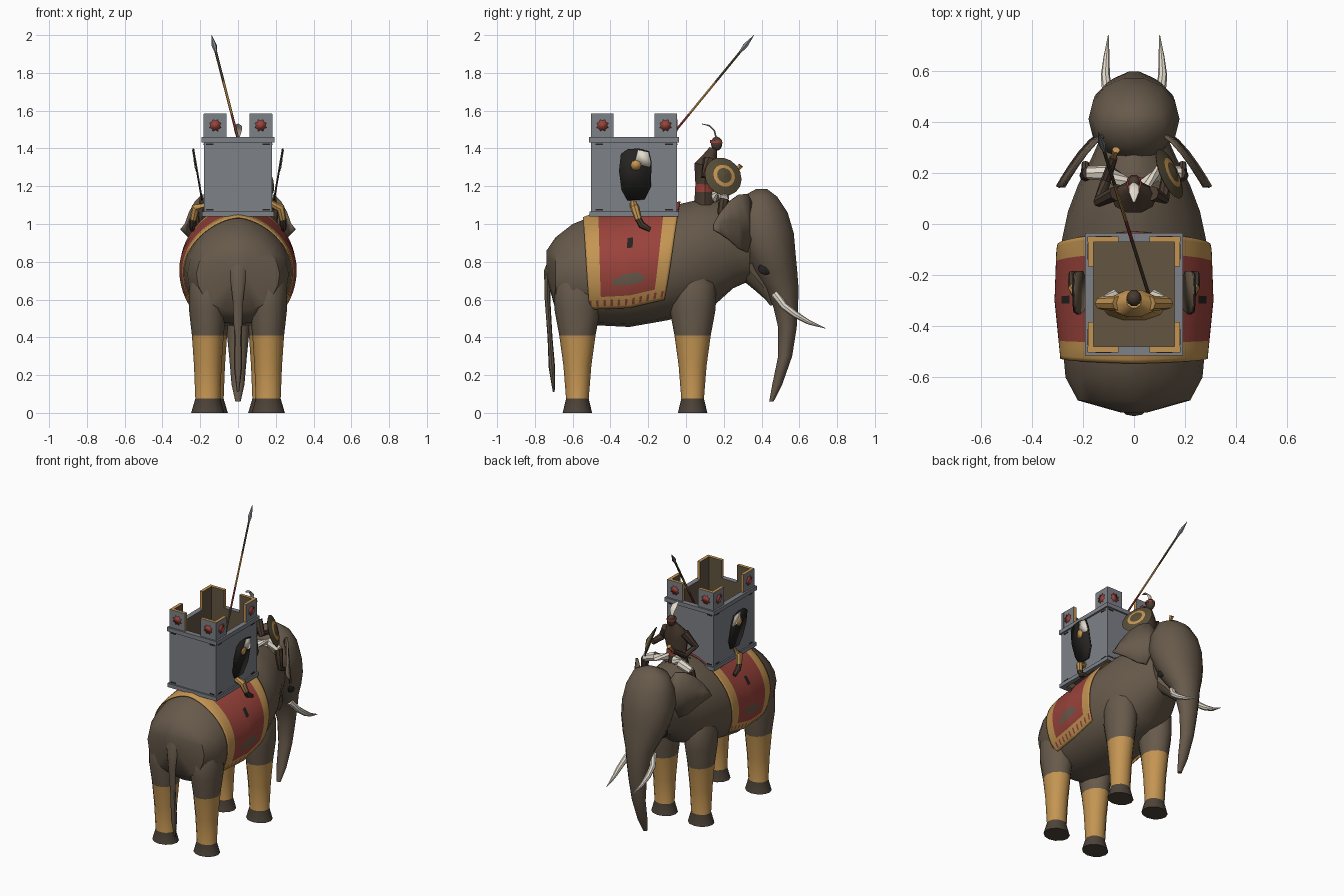
import bpy, bmesh
from math import sin, cos, pi, radians
from mathutils import Vector as V

cube = bpy.data.objects.get("Cube")
if cube:
    bpy.data.objects.remove(cube)

PALETTE = {"hide": (.136, .102, .07), "hoof": (.075, .057, .041), "gold": (.55, .3, .085),
           "red": (.32, .055, .043), "stone": (.206, .218, .243), "black": (.018, .017, .016),
           "ivory": (.76, .7, .6), "skin": (.068, .044, .03), "wood": (.125, .09, .055),
           "olive": (.095, .073, .039)}
MATS = {}
for key, rgb in PALETTE.items():
    m = bpy.data.materials.new(key)
    m.use_nodes = True
    m.diffuse_color = (*rgb, 1)
    b = m.node_tree.nodes["Principled BSDF"]
    b.inputs["Base Color"].default_value = (*rgb, 1)
    b.inputs["Roughness"].default_value = .8
    MATS[key] = m


def finish(name, bm, mats, thick=0):
    """Turn a bmesh into a shaded object."""
    bmesh.ops.recalc_face_normals(bm, faces=bm.faces)
    me = bpy.data.meshes.new(name)
    bm.to_mesh(me)
    bm.free()
    ob = bpy.data.objects.new(name, me)
    bpy.context.collection.objects.link(ob)
    for k in mats:
        me.materials.append(MATS[k])
    if thick:
        s = ob.modifiers.new("thickness", "SOLIDIFY")
        s.thickness, s.offset = thick, 0
    bpy.ops.object.select_all(action="DESELECT")
    ob.select_set(True)
    bpy.context.view_layer.objects.active = ob
    bpy.ops.object.shade_smooth_by_angle(angle=radians(38))


def bulge(c, upper):
    """Side reach of the body section: peaked above, full below."""
    return (1 if c > 0 else -1) * abs(c) ** (1.25 if upper else .85)


def loft(name, path, mats, n=10, axis=None, shape=None):
    """Skin elliptical rings (x, y, z, side radius, other radius); one colour per segment."""
    mats = [mats] if isinstance(mats, str) else mats
    used = list(dict.fromkeys(mats))
    bm = bmesh.new()
    rings, pts = [], [V(p[:3]) for p in path]
    for i, p in enumerate(path):
        t = V(axis) if axis else pts[min(i + 1, len(pts) - 1)] - pts[max(i - 1, 0)]
        t.normalize()
        v = t.cross(V((1, 0, 0)) if abs(t.x) < .9 else V((0, 0, 1))).normalized()
        u = v.cross(t)
        ring = []
        for k in range(n):
            a = 2 * pi * k / n
            c = shape(cos(a), sin(a) < 0) if shape else cos(a)
            ring.append(bm.verts.new(pts[i] + u * c * p[3] + v * sin(a) * p[-1]))
        rings.append(ring)
    for i in range(len(rings) - 1):
        for k in range(n):
            f = bm.faces.new((rings[i][k], rings[i][(k + 1) % n], rings[i + 1][(k + 1) % n], rings[i + 1][k]))
            f.material_index = used.index(mats[min(i, len(mats) - 1)])
    bm.faces.new(rings[0]).material_index = used.index(mats[0])
    bm.faces.new(rings[-1]).material_index = used.index(mats[-1])
    finish(name, bm, used)


def ball(name, c, r, mat, n=10):
    """Ellipsoid with radii r."""
    loft(name, [(c[0], c[1], c[2] - cos(pi * i / 6) * r[2], max(sin(pi * i / 6), .02) * r[0],
                 max(sin(pi * i / 6), .02) * r[1]) for i in range(7)], mat, n, (0, 0, 1))


def plate(name, pts, mat, thick):
    bm = bmesh.new()
    bm.faces.new([bm.verts.new(p) for p in pts])
    finish(name, bm, [mat], thick)


def box(name, lo, hi, rule=None, mats=("stone",)):
    bm = bmesh.new()
    bmesh.ops.create_cube(bm, size=1)
    for v in bm.verts:
        v.co = V([(lo[i] + hi[i]) / 2 + v.co[i] * (hi[i] - lo[i]) for i in range(3)])
    bm.normal_update()
    for f in bm.faces:
        f.material_index = rule(f) if rule else 0
    finish(name, bm, mats)


SIDES = (("left", 1), ("right", -1))

# Elephant body: y, underside, back height, half width
BODY = [(-.738, .72, .86, .05), (-.69, .54, .93, .22), (-.6, .47, 1.0, .268), (-.5, .465, 1.04, .277),
        (-.3, .455, 1.06, .297), (-.1, .49, 1.09, .29), (.05, .53, 1.125, .258), (.15, .57, 1.125, .22),
        (.25, .66, 1.1, .17), (.34, .7, 1.08, .13)]
loft("elephant_body", [(0, y, (lo + hi) / 2, w, (hi - lo) / 2) for y, lo, hi, w in BODY],
     "hide", 20, (0, 1, 0), bulge)

# Head and trunk: height, centre y, half width, half depth
HEAD = [(1.185, .4, .04, .03), (1.145, .39, .12, .095), (1.06, .395, .16, .147), (.95, .41, .178, .165),
        (.85, .44, .17, .143), (.75, .47, .14, .122), (.66, .506, .1, .092), (.56, .528, .08, .067),
        (.45, .537, .062, .05), (.3, .525, .047, .038), (.15, .483, .034, .027), (.06, .452, .014, .012)]
loft("head_and_trunk", [(0, y, z, rx, ry) for z, y, rx, ry in HEAD], "hide", 14, (0, 0, 1))
loft("lower_jaw", [(0, .32, .77, .1, .07), (0, .4, .68, .065, .05), (0, .445, .61, .03, .027),
                   (0, .455, .57, .012, .01)], "hide")
loft("tail", [(0, -.67, .88, .05, .03), (0, -.732, .75, .045, .02), (0, -.733, .6, .028, .015),
              (0, -.72, .4, .02, .013), (0, -.71, .24, .022, .017), (0, -.7, .11, .006, .005)], "hide", 8)

# Legs: height, half width, half depth
LEG = [(0, .088, .078), (.075, .066, .06), (.25, .073, .074), (.41, .084, .096),
       (.55, .1, .122), (.68, .1, .125), (.8, .055, .07)]
EAR = [(.35, .95, 1.1), (.325, .85, 1.16), (.28, .87, 1.155), (.23, .915, 1.12), (.18, .95, 1.06), (.145, .97, 1.0)]
for side, s in SIDES:
    for end, y, x in (("rear", -.575, .16), ("front", .035, .142)):
        loft(f"{side}_{end}_leg", [(s * x, y, z, rx, ry) for z, rx, ry in LEG],
             ["hoof", "gold", "gold", "hide"], 12, (0, 0, 1))
    bm = bmesh.new()
    cols = []
    for y, lo, hi in EAR:
        x = .13 + .17 * ((.352 - y) / .207) ** .7
        cols.append([bm.verts.new((s * (x - .025 * k), y, lo + (hi - lo) * k)) for k in (0, .5, 1)])
    for a, b in zip(cols, cols[1:]):
        for k in (0, 1):
            bm.faces.new((a[k], a[k + 1], b[k + 1], b[k]))
    finish(f"{side}_ear", bm, ["hide"], .014)
    ball(f"{side}_eye", (s * .124, .42, .763), (.012, .04, .032), "black")
    loft(f"{side}_tusk", [(s * .075, .47, .63, .022), (s * .105, .52, .565, .02), (s * .112, .58, .52, .018),
                          (s * .108, .65, .48, .012), (s * .1, .738, .448, .002)], "ivory", 8)


# Saddle cloth draped over the body, coloured by border bands
def body_at(y):
    for a, b in zip(BODY, BODY[1:]):
        if y <= b[0]:
            t = (y - a[0]) / (b[0] - a[0])
            return [p + (q - p) * t for p, q in zip(a, b)]


CLOTH = ("red", "gold", "hide", "black")


def cloth_colour(u, v):
    v = abs(v)
    if .3 < u < .68 and .75 < v < .8 or .42 < u < .62 and .71 < v < .76:
        return 2
    if .47 < u < .53 and .45 < v < .53:
        return 3
    if u > .93 and v < .3:
        return 0
    if v > .9:
        return 0 if .93 < v < .965 and int(u * 32) % 3 == 0 else 1
    return 1 if min(u, 1 - u) < .17 else 0


bm = bmesh.new()
NU, NV = 32, 72
grid = []
for i in range(NU + 1):
    row = []
    for j in range(NV + 1):
        u, v = i / NU, 2 * j / NV - 1
        drop = abs(v) ** 1.5
        y = -.545 + .035 * drop + u * (.515 - .12 * drop)
        _, lo, hi, w = body_at(y)
        a = v * radians(127 + 6 * (1 - u))
        x = (w + .011) * bulge(sin(a), cos(a) > 0)
        row.append(bm.verts.new((x, y, (lo + hi) / 2 + ((hi - lo) / 2 + .011) * cos(a))))
    grid.append(row)
for i in range(NU):
    for j in range(NV):
        f = bm.faces.new((grid[i][j], grid[i + 1][j], grid[i + 1][j + 1], grid[i][j + 1]))
        f.material_index = cloth_colour((i + .5) / NU, (2 * j + 1) / NV - 1)
finish("saddle_cloth", bm, CLOTH, .006)

# Tower: hollow walls lined with wood, base and top rims
CY, HX, HY = -.275, .18, .227


def inward(f):
    d = f.calc_center_median() - V((0, CY, 0))
    return 1 if f.normal.xy.dot(d.xy) < -.02 else 0


def merlon_rule(f):
    return 2 if f.calc_area() < .0033 else inward(f)


def frame(name, hx, hy, t, z0, z1):
    for side, s in SIDES:
        x = sorted((s * hx, s * (hx - t)))
        y = sorted((CY + s * hy, CY + s * (hy - t)))
        box(f"{name}_{side}", (x[0], CY - hy, z0), (x[1], CY + hy, z1), inward, ("stone", "wood"))
        box(f"{name}_{'back' if s > 0 else 'front'}", (-hx + t, y[0], z0), (hx - t, y[1], z1),
            inward, ("stone", "wood"))


frame("tower_wall", HX, HY, .022, 1.05, 1.44)
frame("tower_base", HX + .01, HY + .01, .03, 1.04, 1.066)
frame("tower_rim", HX + .012, HY + .012, .034, 1.432, 1.46)
box("tower_floor", (-.17, CY - .22, 1.09), (.17, CY + .22, 1.118), mats=("wood",))


def star(centre, e1, e2):
    return [V(centre) + (V(e1) * cos(k * pi / 8) + V(e2) * sin(k * pi / 8)) * (.034 if k % 2 else .024)
            for k in range(16)]


# Corner battlements with painted rosettes, and dark clamps by the rims
for side, s in SIDES:
    for end, q in (("back", 1), ("front", -1)):
        # The end piece stops short of the side piece so that the corner stays plain
        x = sorted((s * HX, s * .06)), sorted((s * HX, s * (HX - .022)))
        y = sorted((CY + q * HY, CY + q * (HY - .022))), sorted((CY + q * (HY - .022), CY + q * .108))
        for k in (0, 1):
            box(f"{side}_{end}_battlement_{k}", (x[k][0], y[k][0], 1.46), (x[k][1], y[k][1], 1.585),
                merlon_rule, ("stone", "wood", "gold"))
        box(f"{side}_{end}_battlement_corner", (s * (HX + .0005) - .001, y[0][0], 1.46),
            (s * (HX + .0005) + .001, y[0][1], 1.583))
        plate(f"{side}_{end}_rosette_side", star((s * HX, CY + q * .167, 1.522), (0, 1, 0), (0, 0, 1)), "red", .004)
        plate(f"{side}_{end}_rosette_end", star((s * .12, CY + q * HY, 1.522), (1, 0, 0), (0, 0, 1)), "red", .004)
        for level, z in (("lower", 1.076), ("upper", 1.421)):
            for face, cx, cy, dx, dy in (("end", .15, HY, .02, .002), ("side", HX, .185, .002, .02)):
                c = V((s * cx, CY + q * cy, z))
                d = V((dx, dy, .004))
                box(f"{side}_{end}_{level}_{face}_clamp", c - d, c + d, mats=("black",))

# Tilted painted shields and the dangling legs of the rider
OUTLINE = [(-.345, 1.37), (-.31, 1.395), (-.25, 1.4), (-.195, 1.385), (-.183, 1.33), (-.185, 1.2),
           (-.22, 1.13), (-.31, 1.125), (-.34, 1.18), (-.355, 1.28)]
CREST = [(-.27, 1.33), (-.255, 1.392), (-.2, 1.38), (-.188, 1.33), (-.19, 1.3), (-.235, 1.31)]
FACE = [(-.265 + .028 * cos(k * pi / 4), 1.31 + .028 * sin(k * pi / 4)) for k in range(8)]

for side, s in SIDES:
    def on_shield(pts, out):
        return [(s * (.187 + (z - 1.12) * .17 + out), y, z) for y, z in pts]
    plate(f"{side}_shield_back", on_shield(OUTLINE, 0), "wood", .005)
    plate(f"{side}_shield_front", on_shield(OUTLINE, .005), "black", .005)
    plate(f"{side}_shield_crest", on_shield(CREST, .009), "ivory", .003)
    plate(f"{side}_shield_face", on_shield(FACE, .0105), "gold", .003)
    loft(f"{side}_rider_leg", [(s * .165, -.28, 1.11, .02), (s * .225, -.27, 1.085, .024),
                               (s * .237, -.252, 1.025, .019)], "gold", 8)
    loft(f"{side}_rider_foot", [(s * .237, -.254, 1.03, .018), (s * .24, -.235, .995, .019),
                                (s * .243, -.19, .97, .012)], "skin", 8)
    # Rider arms, driver legs
    loft(f"{side}_rider_arm", [(s * .06, -.31, 1.33, .03), (s * .125, -.31, 1.25, .028), (s * .07, -.27, 1.23, .018)],
         ["gold", "ivory"], 8)
    loft(f"{side}_driver_thigh", [(s * .03, .15, 1.15, .035), (s * .1, .2, 1.16, .032), (s * .18, .2, 1.13, .026)],
         "ivory", 8)
    loft(f"{side}_driver_shin", [(s * .175, .2, 1.13, .028), (s * .19, .19, 1.06, .024), (s * .19, .2, 1.0, .018),
                                 (s * .19, .24, .98, .014)], "skin", 8)

# Tower rider
loft("rider_torso", [(0, -.32, 1.11, .13, .06), (0, -.315, 1.2, .1, .055), (0, -.31, 1.32, .09, .055),
                     (0, -.3, 1.365, .03, .03)], "gold")
ball("rider_head", (0, -.29, 1.405), (.03, .033, .038), "skin")


# Spear, positioned by height along its slope
def spear(z, r):
    return (-.14 + (2 - z) * .255, .36 - (2 - z) * .82, z, r)


loft("spear_shaft", [spear(z, .007) for z in (1.2, 1.47, 1.58, 1.75, 1.92)], ["wood", "red", "gold", "olive"], 6)
loft("spear_head", [spear(1.91, .007), spear(1.945, .014), spear(2, .001)], "stone", 6)

# Driver on the neck
loft("driver_torso", [(0, .1, 1.1, .08, .06), (0, .1, 1.17, .075, .055), (0, .1, 1.21, .07, .053),
                      (0, .105, 1.31, .09, .065), (0, .13, 1.36, .06, .038), (0, .145, 1.4, .022, .022)],
     ["skin", "red", "skin"])
ball("driver_head", (0, .162, 1.425), (.028, .032, .038), "skin")
loft("driver_headband", [(0, .16, 1.43, .031, .034), (0, .159, 1.445, .03, .033)], "red", 10, (0, 0, 1))
loft("driver_plume", [(0, .16, 1.455, .008, .005), (0, .15, 1.495, .02, .005), (0, .125, 1.52, .02, .005),
                      (0, .085, 1.53, .004, .002)], "ivory", 6)
loft("driver_right_arm", [(-.07, .12, 1.34, .03), (-.135, .09, 1.25, .025), (-.11, .17, 1.21, .02),
                          (-.08, .26, 1.27, .016)], "skin", 8)
loft("driver_left_arm", [(.07, .12, 1.34, .03), (.115, .1, 1.26, .025), (.125, .19, 1.25, .018)], "skin", 8)
loft("driver_goad", [(-.11, .11, 1.17, .006), (-.08, .25, 1.26, .006), (-.07, .29, 1.31, .016)], "gold", 6)

# Driver's round shield with a brass ring
normal, hub = V((.85, .38, .32)).normalized(), V((.135, .195, 1.25))
DISH = [(0, .1), (.004, .106), (.018, .062), (.022, .042), (.034, .004)]
loft("round_shield", [(*(hub + normal * h), r) for h, r in DISH], ["olive", "olive", "gold", "olive"], 16)
